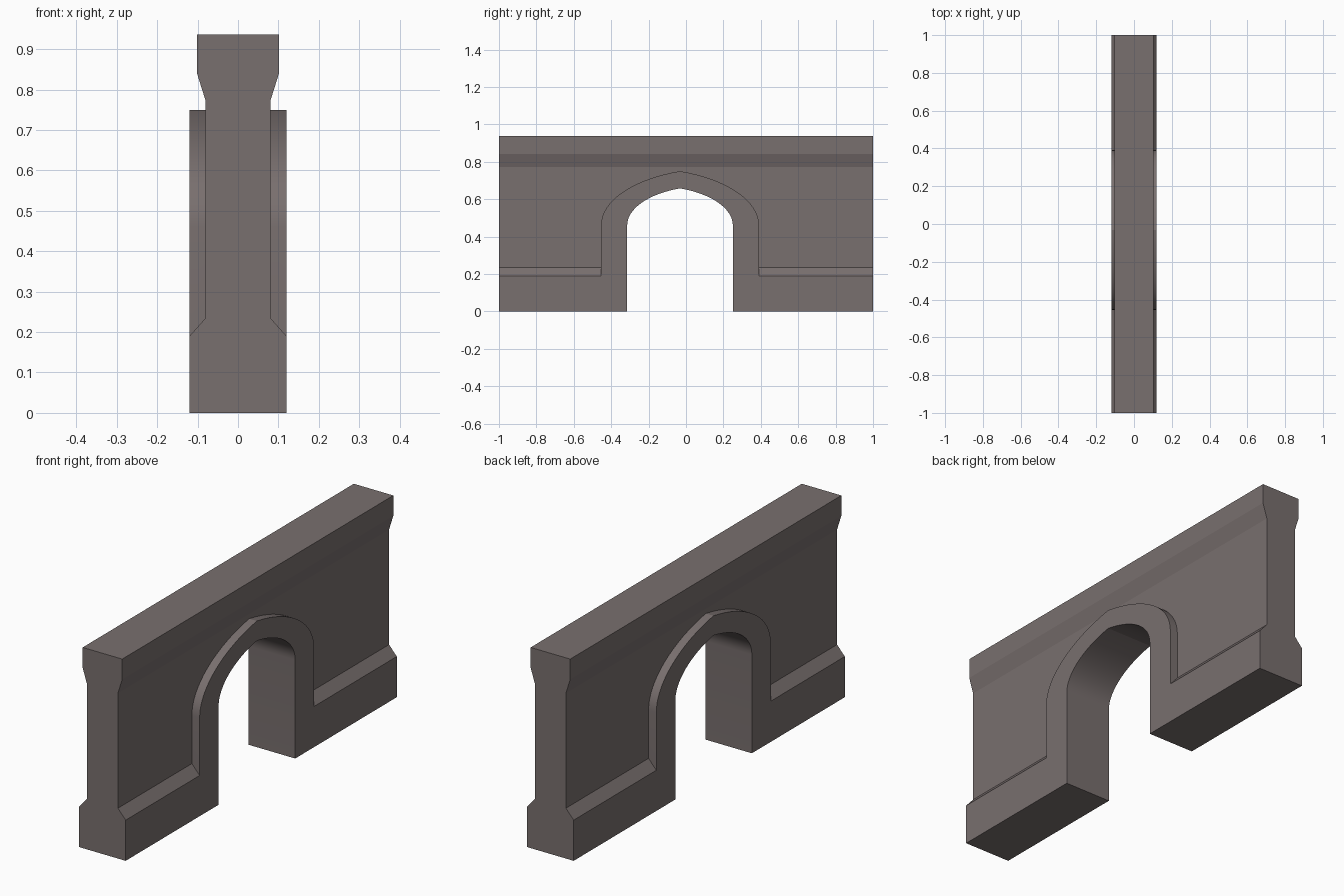
import bpy, bmesh, math

if "Cube" in bpy.data.objects:
    bpy.data.objects.remove(bpy.data.objects["Cube"])

ARCH_Y = -0.032      # centre line of the doorway
SPRING_Z = 0.46      # height where the arch starts to curve


def prism(name, pts, axis, lo, hi):
    """Extrude a closed outline along x (pts are y,z) or y (pts are x,z)."""
    bm = bmesh.new()
    place = (lambda p, d: (d, *p)) if axis == 'x' else (lambda p, d: (p[0], d, p[1]))
    a = [bm.verts.new(place(p, lo)) for p in pts]
    b = [bm.verts.new(place(p, hi)) for p in pts]
    bm.faces.new(a)
    bm.faces.new(b)
    for i in range(len(a)):
        j = (i + 1) % len(a)
        bm.faces.new((a[i], a[j], b[j], b[i]))
    bmesh.ops.recalc_face_normals(bm, faces=bm.faces)
    mesh = bpy.data.meshes.new(name)
    bm.to_mesh(mesh)
    bm.free()
    ob = bpy.data.objects.new(name, mesh)
    bpy.context.collection.objects.link(ob)
    return ob


def arch(half, apex, bottom, steps=16, sweep=math.radians(71)):
    """Slightly pointed arch outline, built from one half and its mirror."""
    rise = apex - SPRING_Z
    side = [(half, bottom)]
    for i in range(steps + 1):
        t = sweep * i / steps
        y = half * (1 - (1 - math.cos(t)) / (1 - math.cos(sweep)))
        side.append((y, SPRING_Z + rise * math.sin(t) / math.sin(sweep)))
    pts = side + [(-y, z) for y, z in reversed(side[:-1])]
    return [(ARCH_Y + y, z) for y, z in pts]


def subtract(ob, cutter):
    mod = ob.modifiers.new("cut", 'BOOLEAN')
    mod.operation, mod.solver, mod.object = 'DIFFERENCE', 'EXACT', cutter
    bpy.context.view_layer.objects.active = ob
    bpy.ops.object.modifier_apply(modifier=mod.name)
    bpy.data.objects.remove(cutter)


# Solid block of the wall
wall = prism("arched_wall", [(-.12, 0), (.12, 0), (.12, .937), (-.12, .937)], 'y', -1, 1)

# Recess on each face: sloped plinth, thin panel, flared coping; arch surround left standing
recess = [(.2, .10), (.08, .235), (.08, .772), (.102, .842), (.102, 1.1), (.2, 1.1)]
for s in (1, -1):
    cutter = prism("recess_cutter", [(s * x, z) for x, z in recess], 'y', -1.1, 1.1)
    keep = prism("surround_cutter", arch(.4225, .75, 0.02), 'x', *sorted((s * .04, s * .3)))
    subtract(cutter, keep)
    subtract(wall, cutter)

# Doorway opening
subtract(wall, prism("doorway_cutter", arch(.2825, .658, -.1), 'x', -.3, .3))

# Stone colour and shading
mat = bpy.data.materials.new("stone")
mat.diffuse_color = (0.19, 0.16, 0.157, 1)
mat.use_nodes = True
mat.node_tree.nodes["Principled BSDF"].inputs["Base Color"].default_value = mat.diffuse_color
wall.data.materials.clear()
wall.data.materials.append(mat)
bpy.ops.object.select_all(action='DESELECT')
wall.select_set(True)
bpy.context.view_layer.objects.active = wall
bpy.ops.object.shade_smooth_by_angle(angle=math.radians(14))
